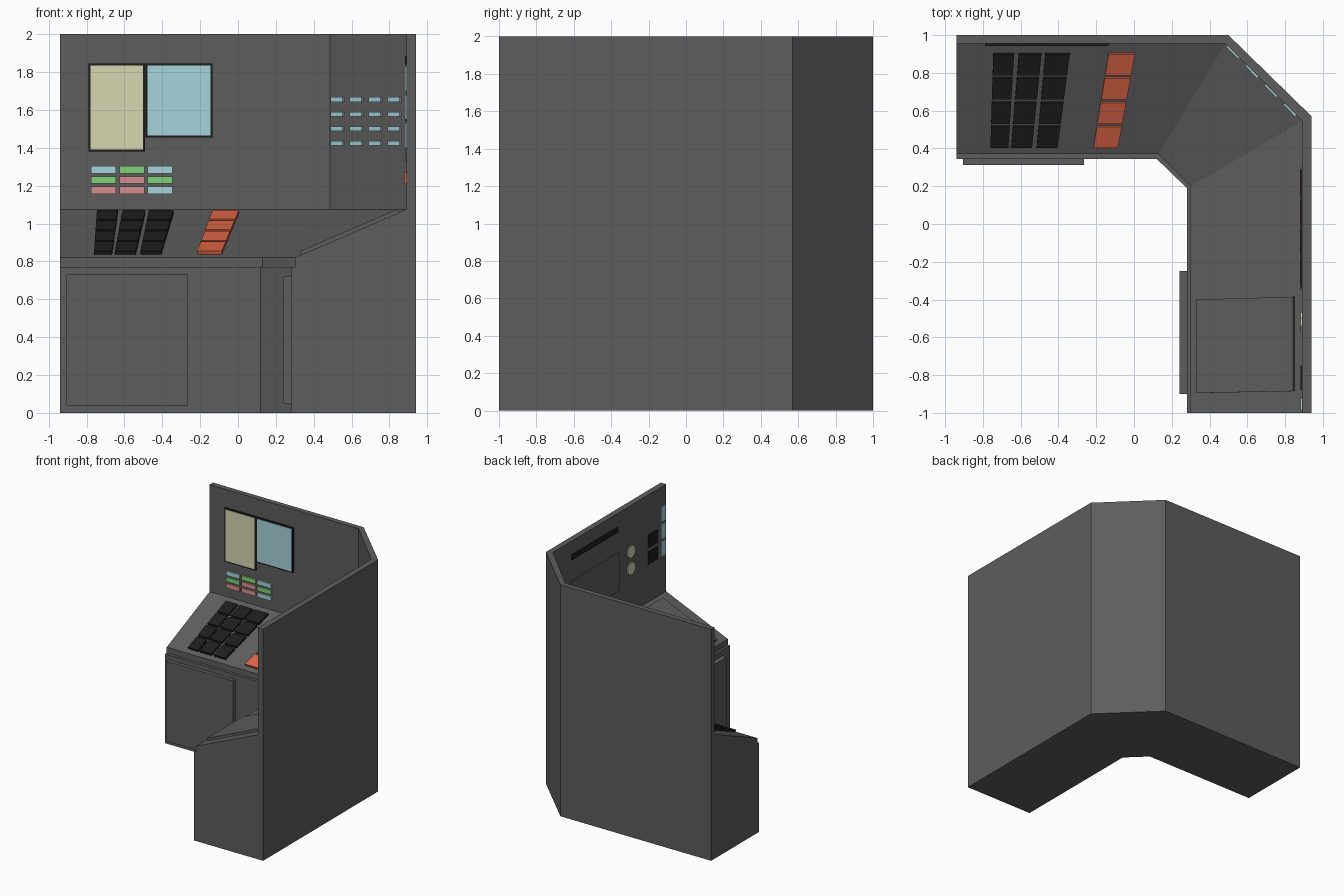
import bpy, bmesh, math
from mathutils import Vector

cube = bpy.data.objects.get("Cube")
if cube:
    bpy.data.objects.remove(cube, do_unlink=True)


def material(name, r, g, b):
    m = bpy.data.materials.new(name)
    m.use_nodes = True
    m.diffuse_color = (r, g, b, 1)
    m.node_tree.nodes["Principled BSDF"].inputs["Base Color"].default_value = (r, g, b, 1)
    return m


GREY = material("console grey", 0.11, 0.11, 0.11)
BLACK = material("key black", 0.013, 0.013, 0.013)
YELLOW = material("pale yellow", 0.68, 0.68, 0.44)
BLUE = material("pale blue", 0.38, 0.66, 0.71)
GREEN = material("light green", 0.22, 0.65, 0.19)
PINK = material("dusty pink", 0.68, 0.28, 0.28)
ORANGE = material("orange", 0.72, 0.13, 0.06)


def finish(name, bm, mat):
    bmesh.ops.recalc_face_normals(bm, faces=bm.faces)
    mesh = bpy.data.meshes.new(name)
    bm.to_mesh(mesh)
    bm.free()
    mesh.materials.append(mat)
    obj = bpy.data.objects.new(name, mesh)
    bpy.context.collection.objects.link(obj)
    return obj


def slab(name, points, offset, mat):
    """Flat outline extruded along an offset vector."""
    bm = bmesh.new()
    face = bm.faces.new([bm.verts.new(p) for p in points])
    ext = bmesh.ops.extrude_face_region(bm, geom=[face], use_keep_orig=True)
    moved = [v for v in ext["geom"] if isinstance(v, bmesh.types.BMVert)]
    bmesh.ops.translate(bm, verts=moved, vec=offset)
    return finish(name, bm, mat)


def prism(name, outline, z0, z1, mat):
    return slab(name, [(x, y, z0) for x, y in outline], Vector((0, 0, z1 - z0)), mat)


class Surface:
    """Upright plane; plates are placed by distance along it and height."""

    def __init__(self, origin, along):
        self.o = Vector((*origin, 0))
        self.u = Vector((*along, 0)).normalized()
        self.n = Vector((self.u.y, -self.u.x, 0))

    def at(self, s, z, lift=0):
        return self.o + self.u * s + self.n * lift + Vector((0, 0, z))

    def plate(self, name, s0, s1, z0, z1, depth, mat, lift=0):
        pts = [self.at(s, z, lift) for s, z in ((s0, z0), (s1, z0), (s1, z1), (s0, z1))]
        return slab(name, pts, self.n * depth, mat)

    def disc(self, name, s, z, r, depth, mat):
        ring = [math.tau * (i + 0.5) / 8 for i in range(8)]
        pts = [self.at(s + r * math.cos(a), z + r * math.sin(a)) for a in ring]
        return slab(name, pts, self.n * depth, mat)


# Tall folded back wall and base cabinet
outer = [(-0.94, 1), (0.5, 1), (0.94, 0.57), (0.94, -1)]
inner = [(-0.94, 0.955), (0.485, 0.955), (0.89, 0.545), (0.89, -1)]
front = [(-0.94, 0.345), (0.12, 0.345), (0.28, 0.19), (0.28, -1)]
prism("back_wall", outer + inner[::-1], 0, 2, GREY)
prism("base_cabinet", inner + front[::-1], 0, 0.77, GREY)

# Sloped desk with a set-back lip and a folded corner
LOW, HIGH, LEDGE = 0.82, 1.075, 0.77
lip = [(-0.94, 0.37), (0.13, 0.37), (0.215, 0.285), (0.30, 0.20), (0.30, -1)]
bm = bmesh.new()
a = [bm.verts.new((x, y, LOW)) for x, y in lip]
b = [bm.verts.new((x, y, HIGH)) for x, y in inner]
c = [bm.verts.new((x, y, LEDGE)) for x, y in lip]
d = [bm.verts.new((x, y, LEDGE)) for x, y in inner]
for f in ((a[0], a[1], b[1], b[0]), (a[1], a[2], b[1]), (a[2], b[2], b[1]),
          (a[2], a[3], b[2]), (a[3], a[4], b[3], b[2]),
          (a[0], b[0], d[0], c[0]), (a[4], c[4], d[3], b[3]), c + d[::-1]):
    bm.faces.new(f)
for top, low in ((a, c), (b, d)):
    for i in range(len(top) - 1):
        bm.faces.new((top[i], top[i + 1], low[i + 1], low[i]))
finish("sloped_desk", bm, GREY)

# Raised access panels on the cabinet fronts
Surface((0, 0.345), (1, 0)).plate("cabinet_panel_right", -0.905, -0.265, 0.04, 0.73, 0.033, GREY)
Surface((0.28, 0), (0, -1)).plate("cabinet_panel_left", 0.25, 0.90, 0.05, 0.72, 0.04, GREY)

# Keys on the right desk wing, fanned outwards
RISE = HIGH - LOW


def right_desk(x, y):
    return Vector((x, y, LOW + RISE * (y - 0.37) / 0.585))


right_normal = Vector((0, -RISE, 0.585)).normalized()


def key_column(name, left, right, mat):
    def edge(e, y):
        return right_desk(e[0] + (e[1] - e[0]) * (y - 0.41) / 0.495, y)
    for row in range(4):
        y0 = 0.41 + row * 0.128
        y1 = y0 + 0.111
        pts = [edge(left, y0), edge(right, y0), edge(right, y1), edge(left, y1)]
        slab(f"{name}_{row + 1}", pts, right_normal * 0.02, mat)


key_column("black_key_a", (-0.76, -0.745), (-0.665, -0.635), BLACK)
key_column("black_key_b", (-0.65, -0.61), (-0.54, -0.49), BLACK)
key_column("black_key_c", (-0.515, -0.47), (-0.405, -0.34), BLACK)
key_column("orange_key", (-0.215, -0.135), (-0.085, 0.005), ORANGE)

# Raised plate on the left desk wing
corners = [(0.335, -0.895), (0.85, -0.885), (0.85, -0.385), (0.335, -0.4)]
slab("desk_plate", [(x, y, LOW + RISE * (x - 0.3) / 0.59) for x, y in corners],
     Vector((-RISE, 0, 0.59)).normalized() * 0.02, GREY)

# Screens and coloured buttons on the main wall
wall = Surface((0, 0.955), (1, 0))
for name, s0, s1, z0, mat in (("yellow_screen", -0.79, -0.49, 1.38, YELLOW),
                              ("blue_screen", -0.49, -0.135, 1.455, BLUE)):
    wall.plate(name + "_frame", s0, s1, z0, 1.845, 0.012, BLACK)
    wall.plate(name, s0 + 0.011, s1 - 0.011, z0 + 0.011, 1.834, 0.003, mat, 0.012)
rows = ((BLUE, GREEN, BLUE), (GREEN, PINK, GREEN), (PINK, PINK, BLUE))
for r, colours in enumerate(rows):
    for k, mat in enumerate(colours):
        s, z = -0.777 + k * 0.15, 1.265 - r * 0.054
        wall.plate(f"wall_button_{r + 1}_{k + 1}", s, s + 0.132, z, z + 0.038, 0.012, mat)

# Grid of small buttons on the angled wall
angled = Surface(inner[1], (0.405, -0.41))
for r in range(4):
    for k in range(4):
        s, z = 0.06 + k * 0.143, 1.655 - r * 0.077
        angled.plate(f"angled_button_{r + 1}_{k + 1}", s - 0.045, s + 0.045,
                     z - 0.012, z + 0.012, 0.01, BLUE)

# Fittings on the left wall
side = Surface((0.89, 0), (0, -1))
side.plate("side_vent_bar", -0.29, 0.34, 1.84, 1.885, 0.008, BLACK)
side.plate("side_panel", -0.30, 0.35, 1.33, 1.66, 0.008, GREY)
for i, z in enumerate((1.60, 1.455)):
    side.disc(f"side_dial_{i + 1}", 0.52, z, 0.055, 0.008, YELLOW)
    side.plate(f"side_square_{i + 1}", 0.75, 0.88, z - 0.055, z + 0.055, 0.008, BLACK)
for i in range(3):
    z = 1.70 - i * 0.15
    side.plate(f"side_light_{i + 1}", 0.925, 0.985, z, z + 0.13, 0.008, BLUE)
for i in range(4):
    s = -0.28 + i * 0.155
    side.plate(f"side_orange_key_{i + 1}", s, s + 0.13, 1.21, 1.27, 0.01, ORANGE)
